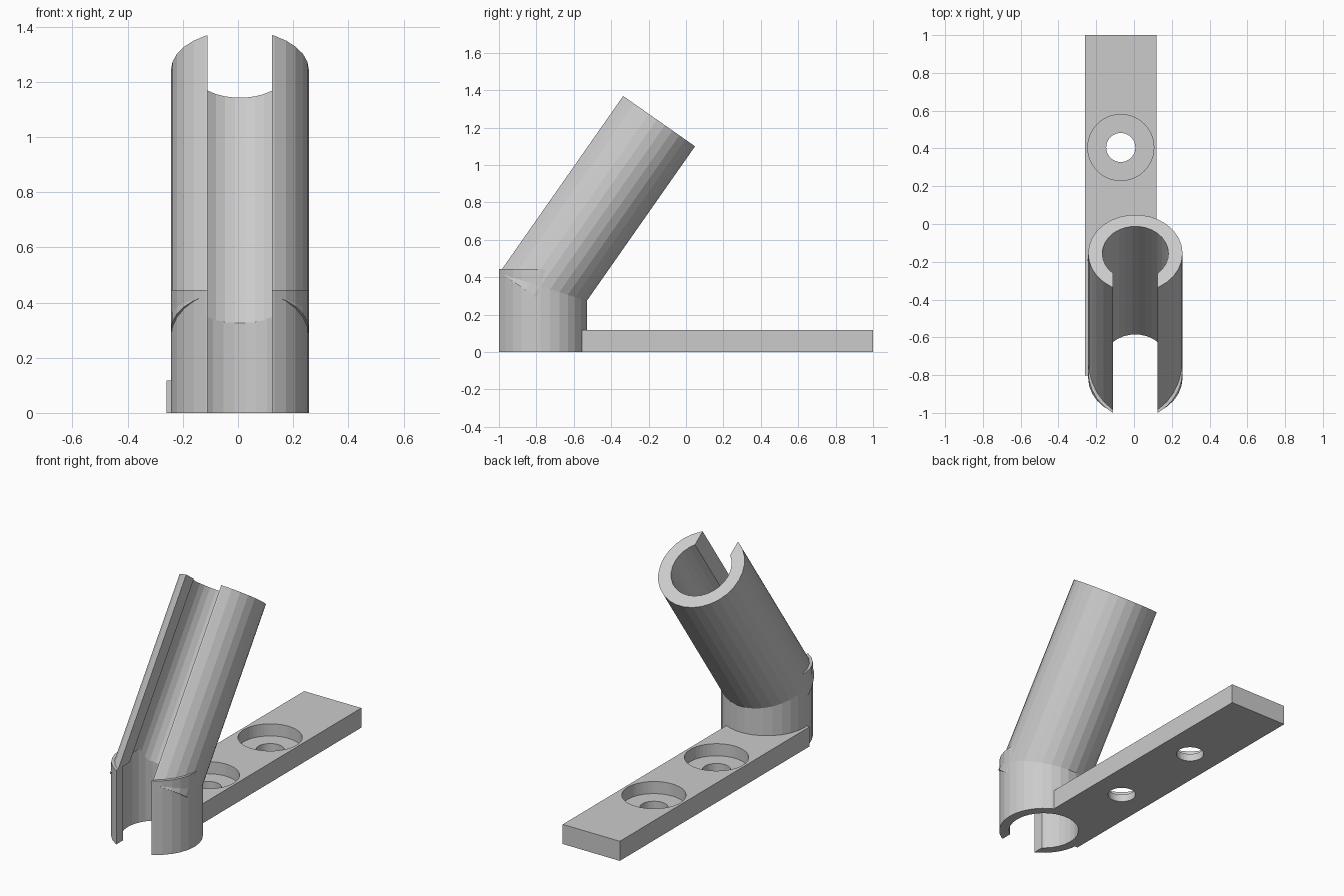
import bpy, bmesh, math
from mathutils import Matrix, Vector

if "Cube" in bpy.data.objects:
    bpy.data.objects.remove(bpy.data.objects["Cube"])

CX, CY = 0.007, -0.779           # socket axis
R, R_LOW, R_UP = 0.25, 0.195, 0.175
SLOT = 0.117                     # half width of the front slot
TILT = math.radians(-35)
UPRIGHT = Matrix.Translation((CX, CY, 0))
SLANTED = Matrix.Translation((CX, CY, 0.352)) @ Matrix.Rotation(TILT, 4, 'X')

grey = bpy.data.materials.new("plain grey")
grey.diffuse_color = (0.6, 0.6, 0.6, 1)
grey.use_nodes = True
grey.node_tree.nodes["Principled BSDF"].inputs["Base Color"].default_value = grey.diffuse_color


def to_object(name, bm):
    bmesh.ops.recalc_face_normals(bm, faces=bm.faces)
    me = bpy.data.meshes.new(name)
    bm.to_mesh(me)
    bm.free()
    me.materials.append(grey)
    ob = bpy.data.objects.new(name, me)
    bpy.context.collection.objects.link(ob)
    return ob


def cylinder(name, r, z0, z1, frame, n=30):
    bm = bmesh.new()
    bmesh.ops.create_cone(bm, cap_ends=True, segments=n, radius1=r, radius2=r, depth=z1 - z0,
                          matrix=frame @ Matrix.Translation((0, 0, (z0 + z1) / 2))
                          @ Matrix.Rotation(math.pi / 2, 4, 'Z'))
    return to_object(name, bm)


def box(name, lo, hi, frame=Matrix()):
    lo, hi = Vector(lo), Vector(hi)
    bm = bmesh.new()
    bmesh.ops.create_cube(bm, size=1, matrix=frame @ Matrix.Translation((lo + hi) / 2)
                          @ Matrix.Diagonal((*(hi - lo), 1)))
    return to_object(name, bm)


def combine(target, other, op):
    mod = target.modifiers.new("bool", 'BOOLEAN')
    mod.operation, mod.solver, mod.object = op, 'EXACT', other
    bpy.context.view_layer.update()
    me = bpy.data.meshes.new_from_object(
        target.evaluated_get(bpy.context.evaluated_depsgraph_get()))
    target.modifiers.clear()
    target.data = me
    bpy.data.objects.remove(other)


# upright socket, slanted tube and mounting bar joined into one body
holder = cylinder("angled_holder", R, 0, 0.445, UPRIGHT)
combine(holder, cylinder("slanted_tube", R, -0.063, 1.087, SLANTED), 'UNION')
combine(holder, box("mounting_bar", (-0.26, -0.803, 0), (0.12, 1, 0.118)), 'UNION')

# bores of both tubes, then the open slot along the front
cutters = [
    cylinder("lower_bore", R_LOW, -0.1, 0.445, UPRIGHT),
    cylinder("upper_bore", R_UP, -0.063, 1.3, SLANTED),
    box("lower_slot", (-SLOT, -0.5, -0.1), (SLOT, 0, 0.52), UPRIGHT),
    box("upper_slot", (-SLOT, -0.5, -0.09), (SLOT, 0, 1.3), SLANTED),
]
# counterbored screw holes
for y in (0.405, -0.19):
    at = Matrix.Translation((-0.07, y, 0))
    cutters.append(cylinder("counterbore", 0.175, 0.045, 0.16, at, 48))
    cutters.append(cylinder("screw_hole", 0.077, -0.1, 0.1, at, 48))
for c in cutters:
    combine(holder, c, 'DIFFERENCE')
